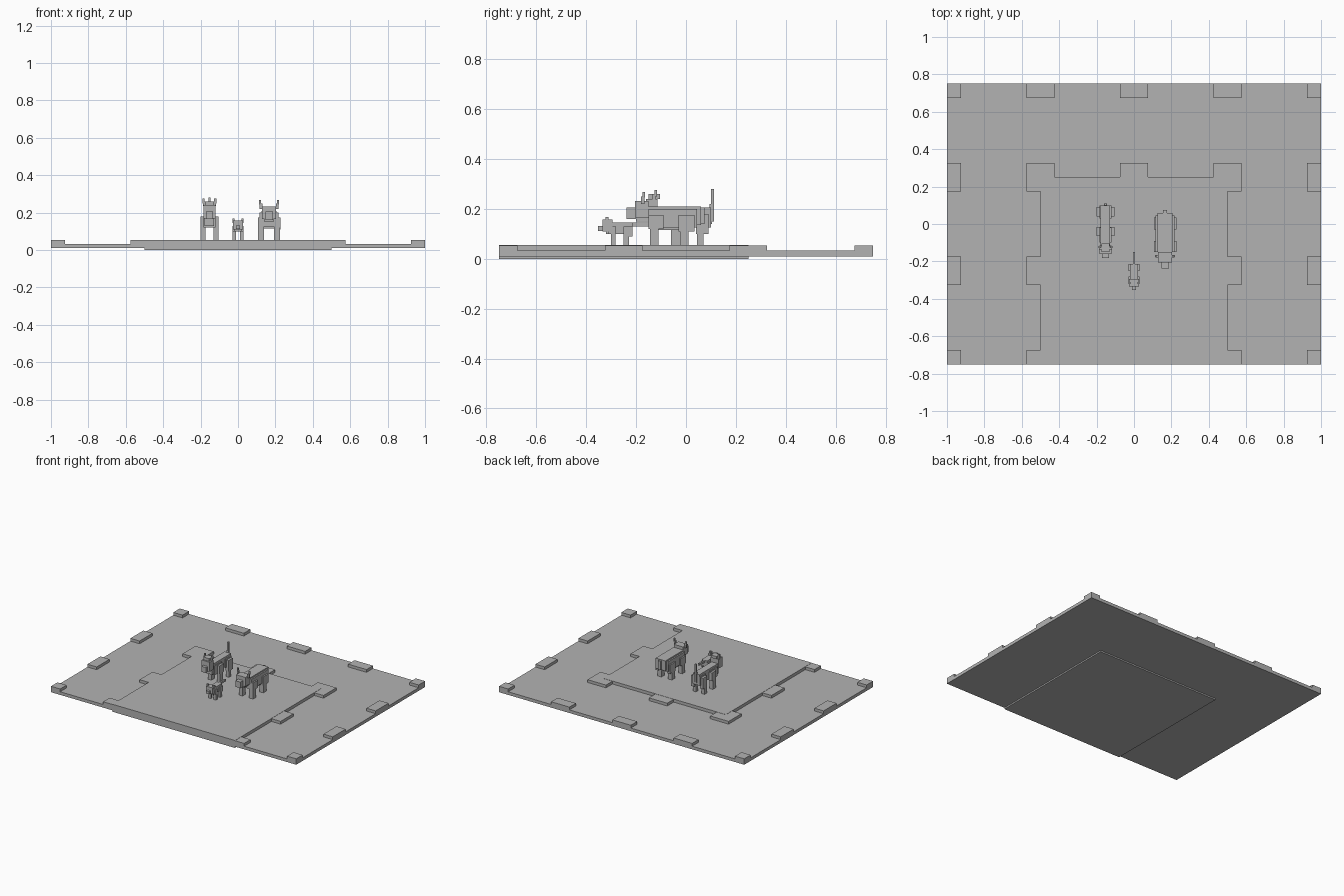
import bpy, bmesh

grey = bpy.data.materials.new("plain grey")
grey.diffuse_color = (0.45, 0.45, 0.45, 1)


def part(name, boxes):
    """One object made of boxes (x0, x1, y0, y1, z0, z1)."""
    bm = bmesh.new()
    for x0, x1, y0, y1, z0, z1 in boxes:
        vs = bmesh.ops.create_cube(bm, size=1)["verts"]
        for v in vs:
            v.co = (x1 if v.co.x > 0 else x0,
                    y1 if v.co.y > 0 else y0,
                    z1 if v.co.z > 0 else z0)
    me = bpy.data.meshes.new(name)
    bm.to_mesh(me)
    bm.free()
    me.materials.append(grey)
    ob = bpy.data.objects.new(name, me)
    bpy.context.collection.objects.link(ob)
    return ob


def mid(cx, half, *yz):
    return (cx - half, cx + half, *yz)


def pair(cx, a, b, *yz):
    return [(cx + a, cx + b, *yz), (cx - b, cx - a, *yz)]


# outer ground, U-shaped around the raised platform
part("outer_ground", [(-1, -.5, -.75, .75, .01, .033),
                      (.5, 1, -.75, .75, .01, .033),
                      (-.5, .5, .25, .75, .01, .033)])
# raised inner platform
part("inner_platform", [(-.5, .5, -.75, .25, 0, .055)])

# corner blocks at every tile corner of the outer ground
blocks = []
for i in range(5):
    for j in range(4):
        x, y = -1 + .5 * i, -.75 + .5 * j
        if i == 2 and j < 2:
            continue
        blocks.append((max(-1, x - .075), min(1, x + .075),
                       max(-.75, y - .075), min(.75, y + .075), .033, .0535))
part("corner_blocks", blocks)

# slim animal with raised tail
c = -.153
part("slim_body", [mid(c, .026, -.12, .1, .13, .205),
                   mid(c, .032, -.1, -.02, .12, .19),
                   mid(c, .032, .03, .1, .125, .19)])
part("slim_legs", pair(c, .022, .048, -.06, -.025, .055, .13)
     + pair(c, .026, .048, -.065, -.015, .12, .18)
     + pair(c, .022, .048, .045, .07, .055, .11)
     + pair(c, .024, .048, .04, .09, .1, .18))
part("slim_head", [mid(c, .032, -.16, -.115, .17, .24),
                   mid(c, .022, -.15, -.105, .24, .26),
                   mid(c, .018, -.182, -.16, .165, .205)])
part("slim_horns", pair(c, .02, .035, -.135, -.122, .235, .26)
     + pair(c, .026, .037, -.127, -.117, .25, .275))
part("slim_tail", [mid(c, .008, .095, .105, .14, .22),
                   mid(c, .006, .1, .112, .15, .28)])

# stout animal with curved horns
c = .166
part("stout_body", [mid(c, .05, -.15, .045, .125, .2),
                    mid(c, .04, -.15, .06, .135, .21),
                    mid(c, .042, -.13, .02, .115, .13)])
part("stout_legs", pair(c, .027, .058, -.145, -.11, .055, .13)
     + pair(c, .035, .06, -.15, -.09, .12, .175)
     + pair(c, .027, .058, -.025, .01, .055, .12)
     + pair(c, .035, .06, -.03, .035, .11, .175))
part("stout_head", [mid(c, .038, -.205, -.15, .165, .232),
                    mid(c, .02, -.238, -.2, .16, .205),
                    mid(c, .025, -.2, -.15, .15, .17)])
part("stout_horns", pair(c, .036, .05, -.18, -.166, .22, .25)
     + pair(c, .042, .053, -.175, -.165, .245, .268))
part("stout_tail", [mid(c, .01, .055, .075, .14, .205)])

# small animal in front
part("small_body", [mid(0, .022, -.32, -.215, .1, .145)])
part("small_legs", pair(0, .012, .03, -.3, -.283, .055, .11)
     + pair(0, .012, .03, -.25, -.228, .055, .1)
     + pair(0, .016, .03, -.31, -.28, .1, .13)
     + pair(0, .016, .03, -.25, -.215, .09, .13))
part("small_head", [mid(0, .026, -.335, -.295, .11, .157),
                    mid(0, .012, -.353, -.33, .112, .132)])
part("small_ears", pair(0, .018, .03, -.322, -.31, .145, .168))
part("small_tail", [mid(0, .006, -.22, -.15, .13, .145)])
